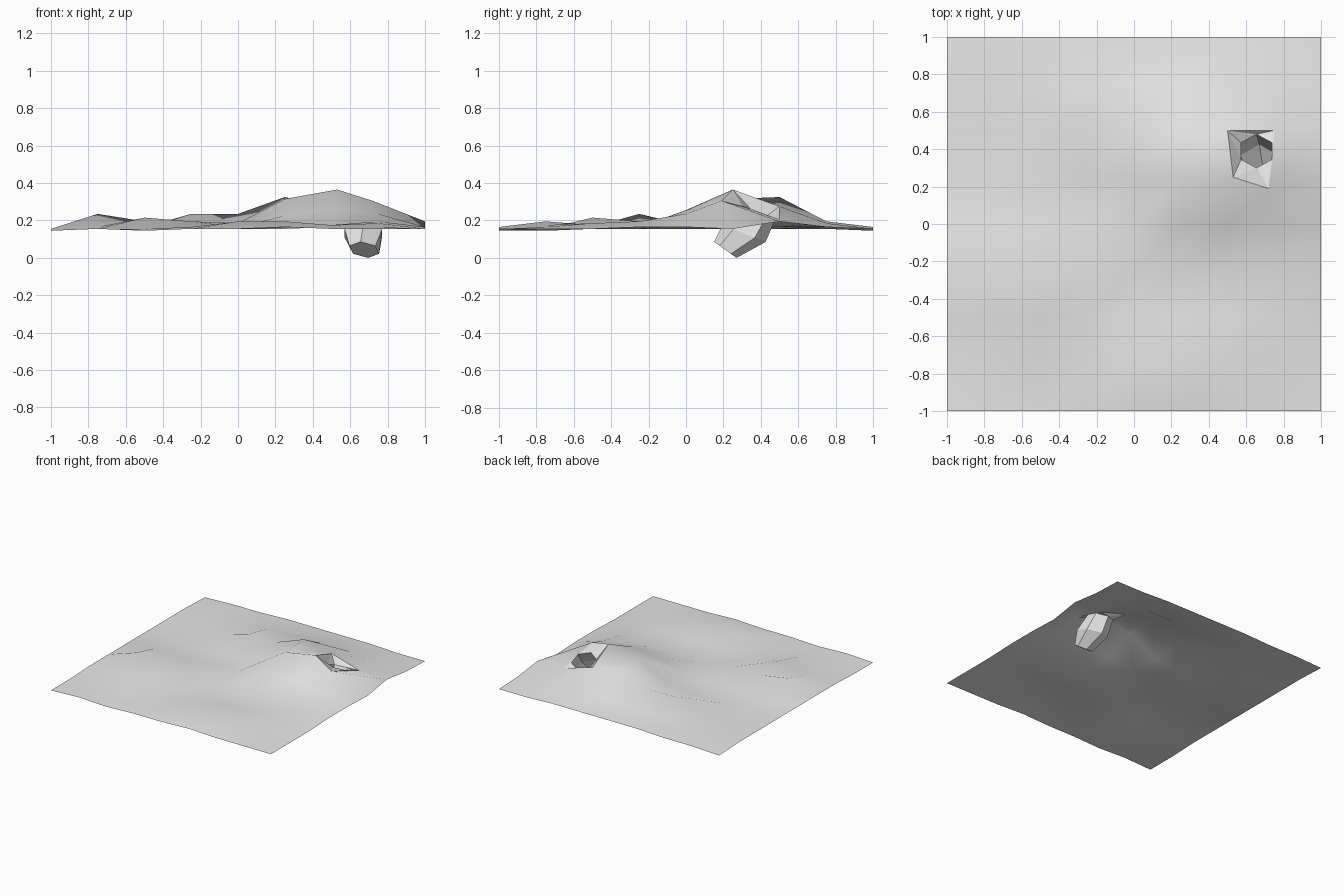
import bpy
import bmesh
from math import cos, sin, pi
from mathutils import Vector

# Remove the default object
default = bpy.data.objects.get("Cube")
if default:
    bpy.data.objects.remove(default, do_unlink=True)

# Single stone-grey material
stone = bpy.data.materials.new("stone_grey")
stone.use_nodes = True
colour = (0.8, 0.8, 0.8, 1)
stone.diffuse_color = colour
shader = next(n for n in stone.node_tree.nodes if n.type == 'BSDF_PRINCIPLED')
shader.inputs["Base Color"].default_value = colour


def finish(bm, name):
    """Turn a bmesh into a named, coloured object."""
    mesh = bpy.data.meshes.new(name)
    bm.to_mesh(mesh)
    bm.free()
    mesh.materials.append(stone)
    obj = bpy.data.objects.new(name, mesh)
    bpy.context.collection.objects.link(obj)
    return obj


def ring(bm, centre, width, lean, sides=6):
    """Tilted loop of vertices: width runs along x, lean gives the other axis."""
    verts = []
    for i in range(sides):
        a = 2 * pi * (i + 0.5) / sides
        p = Vector(centre) + Vector((width, 0, 0)) * cos(a) + Vector(lean) * sin(a)
        verts.append(bm.verts.new(p))
    return verts


def loop_edges(bm, verts):
    """Edges joining a closed loop of vertices, reusing existing ones."""
    edges = []
    for a, b in zip(verts, verts[1:] + verts[:1]):
        edges.append(bm.edges.get((a, b)) or bm.edges.new((a, b)))
    return edges


# Terrain relief in hundredths above the base, front row first
BASE = 0.145
STEP = 0.25
relief = [
    [0, 1, 0, 1, 1, 2, 1, 1, 1],
    [0, 1, 1, 2, 5, 5, 3, 2, 1],
    [1, 2, 7, 1, 1, 2, 3, 4, 1],
    [1, 9, 5, 5, 2, 1, 2, 5, 2],
    [1, 3, 2, 2, 4, 8, 11, 9, 2],
    [1, 1, 1, 1, 4, 17, 22, 16, 1],
    [1, 1, 2, 9, 9, 18, 13, 6, 5],
    [1, 2, 2, 4, 4, 5, 5, 4, 2],
    [0, 1, 1, 2, 2, 2, 2, 1, 1],
]

# Landscape sheet
bm = bmesh.new()
bmesh.ops.create_grid(bm, x_segments=8, y_segments=8, size=1)
for v in bm.verts:
    col, row = round((v.co.x + 1) / STEP), round((v.co.y + 1) / STEP)
    v.co.z = BASE + relief[row][col] / 100
for f in bm.faces:
    f.smooth = True

# Cave cell on the hillside: open it and pull the brow over the entrance
centre = Vector((0.625, 0.375, 0))
cell = min(bm.faces, key=lambda f: (f.calc_center_median().xy - centre.xy).length)
rim = list(cell.verts)
bmesh.ops.delete(bm, geom=[cell], context='FACES_ONLY')
for v in rim:
    if v.co.y < centre.y:
        if v.co.x < centre.x:
            v.co.x += 0.03
        else:
            v.co += Vector((-0.03, -0.06, 0))

# Faceted collar from the hillside to the cave mouth
mouth_shape = ((0.655, 0.39, 0.245), 0.095, (0, 0.09, -0.035))
mouth = ring(bm, *mouth_shape)
collar = bmesh.ops.bridge_loops(
    bm, edges=loop_edges(bm, rim) + loop_edges(bm, mouth))
for f in collar["faces"]:
    f.smooth = False
bmesh.ops.recalc_face_normals(bm, faces=bm.faces)
if sum(f.normal.z for f in bm.faces) < 0:
    bmesh.ops.reverse_faces(bm, faces=bm.faces)
finish(bm, "landscape")

# Cave tunnel: tapering faceted tube that sinks forward under the hill
bm = bmesh.new()
sections = [
    mouth_shape,
    ((0.67, 0.31, 0.13), 0.115, (0, 0.115, -0.045)),
    ((0.675, 0.21, 0.043), 0.08, (0.02, 0.06, -0.043)),
]
rings = [ring(bm, *s) for s in sections]
for upper, lower in zip(rings, rings[1:]):
    for i in range(len(upper)):
        j = (i + 1) % len(upper)
        bm.faces.new((upper[i], upper[j], lower[j], lower[i]))
bm.faces.new(rings[-1])
bmesh.ops.recalc_face_normals(bm, faces=bm.faces)
bmesh.ops.reverse_faces(bm, faces=bm.faces)
finish(bm, "cave_tunnel")
